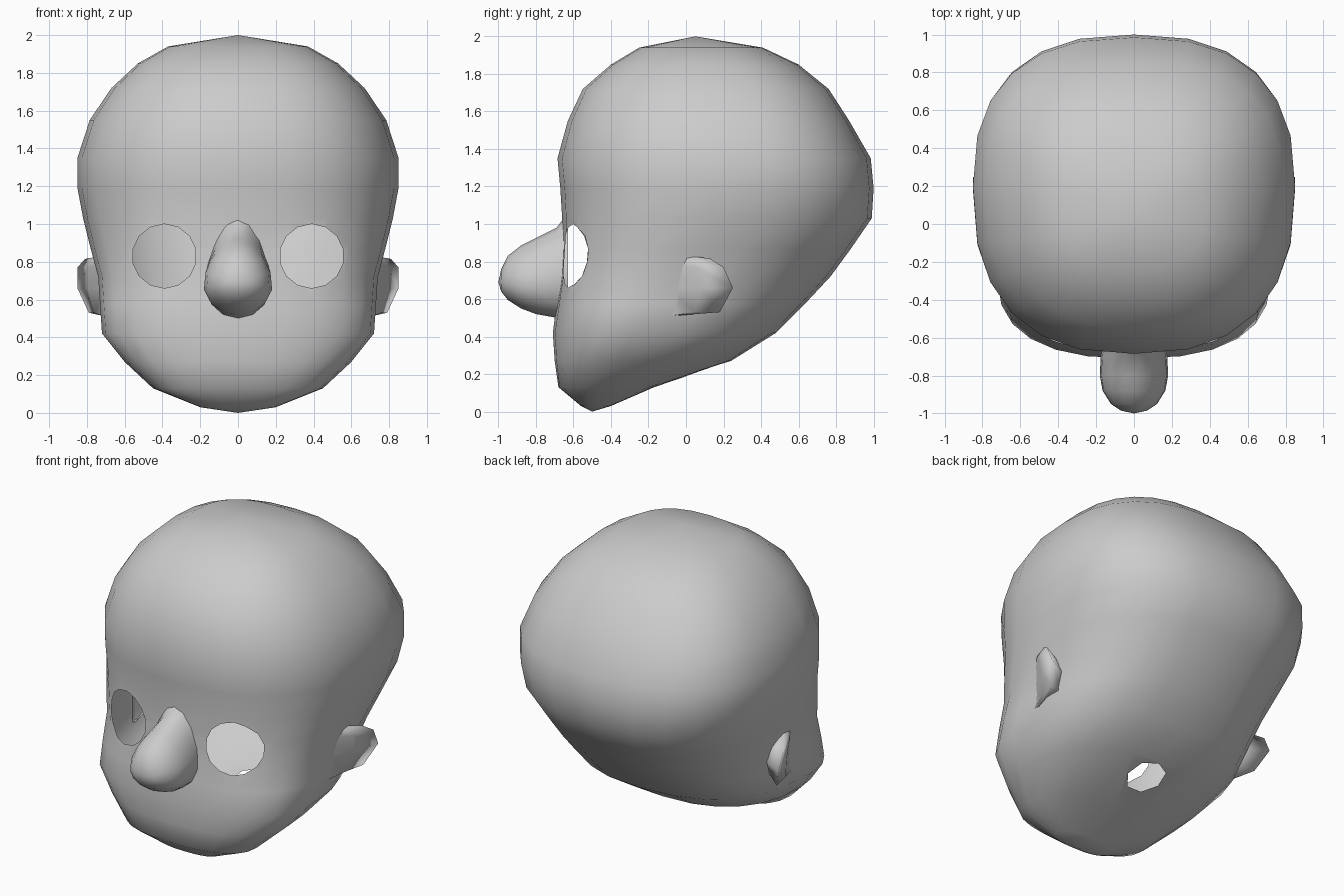
import bpy, bmesh, math
from mathutils import Vector

if "Cube" in bpy.data.objects:
    bpy.data.objects.remove(bpy.data.objects["Cube"])


def superpoint(angle, n=2.5):
    """Unit superellipse point, for full, slightly boxy cross-sections."""
    c, s = math.cos(angle), math.sin(angle)
    p = 2 / n
    return math.copysign(abs(c) ** p, c), math.copysign(abs(s) ** p, s)


def make_object(name, rings, closed=True, start=None, end=None):
    """Loft rows of points, with optional pole points at both ends."""
    bm = bmesh.new()
    rows = [[bm.verts.new(p) for p in ring] for ring in rings]
    n = len(rows[0])
    steps = range(n if closed else n - 1)
    for a, b in zip(rows, rows[1:]):
        for i in steps:
            j = (i + 1) % n
            bm.faces.new((a[i], a[j], b[j], b[i]))
    for pole, row in ((start, rows[0]), (end, rows[-1])):
        if pole is not None:
            v = bm.verts.new(pole)
            for i in steps:
                bm.faces.new((v, row[i], row[(i + 1) % n]))
    bmesh.ops.recalc_face_normals(bm, faces=bm.faces)
    for f in bm.faces:
        f.smooth = True
    mesh = bpy.data.meshes.new(name)
    bm.to_mesh(mesh)
    bm.free()
    ob = bpy.data.objects.new(name, mesh)
    bpy.context.collection.objects.link(ob)
    return ob


def cut_opening(ob, centre, axis, radius, depth, sides):
    """Cut a round opening and remove the pocket, leaving a thin skin."""
    centre = Vector(centre)
    rot = (math.pi / 2, 0, 0) if axis == 1 else (0, 0, 0)
    bpy.ops.mesh.primitive_cylinder_add(vertices=sides, radius=radius, depth=depth,
                                        location=centre, rotation=rot)
    cutter = bpy.context.object
    cutter.hide_render = True
    mod = ob.modifiers.new("opening", 'BOOLEAN')
    mod.operation, mod.solver, mod.object = 'DIFFERENCE', 'EXACT', cutter
    bpy.context.view_layer.objects.active = ob
    bpy.ops.object.modifier_apply(modifier=mod.name)
    bpy.data.objects.remove(cutter, do_unlink=True)

    def in_pocket(v):
        d = v.co - centre
        along = d[axis]
        d[axis] = 0
        return d.length < radius + 0.002 and abs(along) < depth / 2 + 0.002
    bm = bmesh.new()
    bm.from_mesh(ob.data)
    pocket = [f for f in bm.faces if all(in_pocket(v) for v in f.verts)]
    bmesh.ops.delete(bm, geom=pocket, context='FACES')
    for f in bm.faces:
        f.smooth = True
    bm.to_mesh(ob.data)
    bm.free()


# Head: level slices (z, half width, front y, widest y, back y)
slices = [
    (0.03, 0.20, -0.56, -0.49, -0.40), (0.13, 0.45, -0.68, -0.45, -0.17),
    (0.27, 0.60, -0.70, -0.35, 0.24), (0.42, 0.72, -0.71, -0.28, 0.48),
    (0.57, 0.73, -0.69, -0.20, 0.63), (0.72, 0.74, -0.67, -0.10, 0.77),
    (0.87, 0.78, -0.66, 0.00, 0.88), (1.03, 0.82, -0.66, 0.12, 0.99),
    (1.19, 0.85, -0.67, 0.18, 1.00), (1.35, 0.85, -0.685, 0.20, 0.985),
    (1.55, 0.785, -0.63, 0.18, 0.87), (1.72, 0.67, -0.55, 0.15, 0.76),
    (1.85, 0.53, -0.40, 0.11, 0.60), (1.94, 0.37, -0.25, 0.08, 0.41),
]
SIDES = 24
head_rings = []
for z, w, front, mid, back in slices:
    ring = []
    for i in range(SIDES):
        u, v = superpoint(2 * math.pi * i / SIDES)
        ring.append((w * u, mid + v * ((back - mid) if v > 0 else (mid - front)), z))
    head_rings.append(ring)
head = make_object("head", head_rings, start=(0, -0.5, 0), end=(0, 0.05, 2))

# Eye openings and neck opening
for side in (-1, 1):
    cut_opening(head, (side * 0.39, -0.55, 0.83), 1, 0.17, 0.6, 14)
cut_opening(head, (0, 0.11, 0.25), 2, 0.12, 0.6, 7)

# Nose: upright slices (y, half width, bottom z, top z), narrower at the bridge
nose_slices = [
    (-0.63, 0.17, 0.48, 1.06), (-0.69, 0.18, 0.50, 0.98), (-0.80, 0.185, 0.52, 0.925),
    (-0.88, 0.17, 0.55, 0.885), (-0.95, 0.125, 0.595, 0.83), (-0.985, 0.07, 0.64, 0.76),
]
nose_rings = []
for y, w, low, high in nose_slices:
    ring = []
    belly = low + 0.42 * (high - low)
    for i in range(14):
        a = 2 * math.pi * i / 14 + math.pi / 2
        c, s = math.cos(a), math.sin(a)
        taper = 1 - 0.25 * max(s, 0) * (high - low) / 0.5
        ring.append((w * c * taper, y, belly + s * ((high - belly) if s > 0 else (belly - low))))
    nose_rings.append(ring)
make_object("nose", nose_rings, end=(0, -1, 0.69))

# Ears: flaps flaring backwards, cupped behind the rim
rim = [(0.73, 0.03, 0.83), (0.81, 0.13, 0.815), (0.85, 0.20, 0.77),
       (0.85, 0.25, 0.66), (0.79, 0.18, 0.53), (0.70, -0.07, 0.51)]
for label, side in (("left", -1), ("right", 1)):
    base = [(side * 0.69, -0.12, 0.68 + (z - 0.68) * 0.9) for x, y, z in rim]
    swell = [(side * (0.45 * 0.69 + 0.55 * x + 0.015), 0.45 * -0.12 + 0.55 * y, z)
             for x, y, z in rim]
    edge = [(side * x, y, z) for x, y, z in rim]
    inner = [(side * 0.67, y * 0.6, 0.68 + (z - 0.68) * 0.75) for x, y, z in rim]
    make_object(label + "_ear", [base, swell, edge, inner], closed=False)
